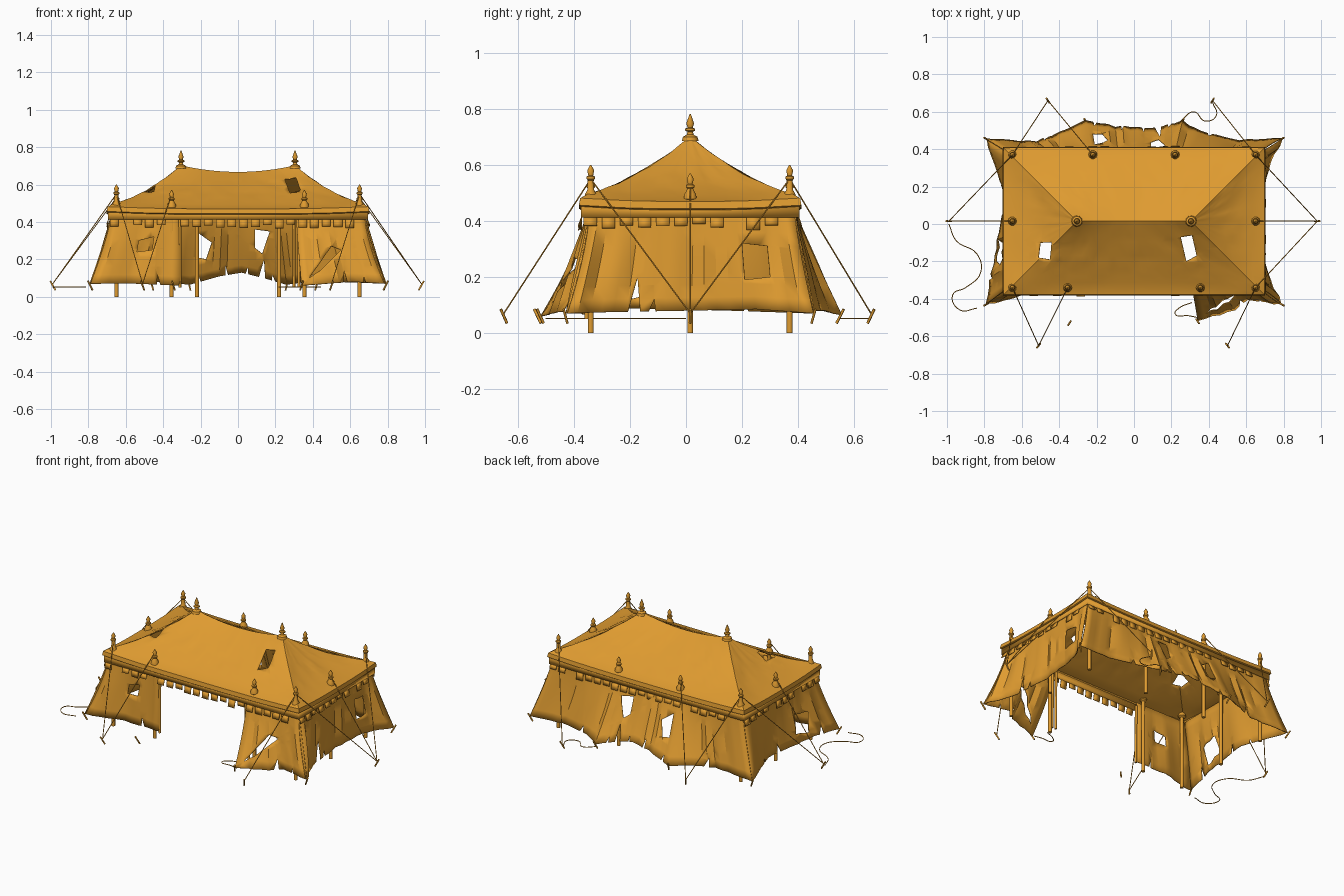
import bpy, bmesh, math, random
from mathutils import Vector

random.seed(4)
if "Cube" in bpy.data.objects:
    bpy.data.objects.remove(bpy.data.objects["Cube"], do_unlink=True)

canvas = bpy.data.materials.new("golden_canvas")
canvas.use_nodes = True
COLOUR = (0.74, 0.33, 0.03, 1)
canvas.diffuse_color = COLOUR
canvas.node_tree.nodes["Principled BSDF"].inputs["Base Color"].default_value = COLOUR

CY = 0.015                      # centre line of the tent
RX, RIDGE_Z = 0.305, 0.70       # ridge half length and height
PX, PY = 0.65, 0.355            # pole rectangle half sizes


def finish(bm, name, thick=0.0, angle=30):
    bmesh.ops.recalc_face_normals(bm, faces=bm.faces)
    me = bpy.data.meshes.new(name)
    bm.to_mesh(me)
    bm.free()
    me.materials.append(canvas)
    ob = bpy.data.objects.new(name, me)
    bpy.context.collection.objects.link(ob)
    bpy.ops.object.select_all(action='DESELECT')
    ob.select_set(True)
    bpy.context.view_layer.objects.active = ob
    bpy.ops.object.shade_smooth_by_angle(angle=math.radians(angle))
    if thick:
        mod = ob.modifiers.new("cloth thickness", 'SOLIDIFY')
        mod.thickness, mod.offset = thick, 0
    return ob


def skin(bm, rows, closed=False):
    rows = [[bm.verts.new(p) for p in row] for row in rows]
    for a, b in zip(rows, rows[1:]):
        n = len(a)
        for i in range(n if closed else n - 1):
            j = (i + 1) % n
            bm.faces.new((a[i], a[j], b[j], b[i]))


def tear(bm, poly, i, j):
    """Cut a convex hole; the polygon lies in the plane of axes i and j."""
    mid = [sum(p[k] for p in poly) / len(poly) for k in (0, 1)]
    reach = max(math.dist(p, mid) for p in poly) + 0.06
    planes = []
    for p, q in zip(poly, poly[1:] + poly[:1]):
        n = (q[1] - p[1], p[0] - q[0])
        if n[0] * (mid[0] - p[0]) + n[1] * (mid[1] - p[1]) > 0:
            n = (-n[0], -n[1])
        co, no = Vector((0, 0, 0)), Vector((0, 0, 0))
        co[i], co[j], no[i], no[j] = *p, *n
        planes.append((co, no.normalized()))
    for co, no in planes:
        faces = []
        for f in bm.faces:
            c = f.calc_center_median()
            if math.hypot(c[i] - mid[0], c[j] - mid[1]) < reach:
                faces.append(f)
        edges = {e for f in faces for e in f.edges}
        verts = {v for f in faces for v in f.verts}
        bmesh.ops.bisect_plane(bm, geom=faces + list(edges) + list(verts),
                               plane_co=co, plane_no=no, dist=1e-5)
    gone = [f for f in bm.faces if all(
        (f.calc_center_median() - co).dot(no) < 0 for co, no in planes)]
    bmesh.ops.delete(bm, geom=gone, context='FACES')


def perimeter(hx, hy):
    """Points around a rectangle with the corner closeness of each."""
    pts = []
    corners = [(-hx, -hy), (hx, -hy), (hx, hy), (-hx, hy)]
    for k, n in enumerate((28, 16, 28, 16)):
        a, b = corners[k], corners[(k + 1) % 4]
        for s in range(n):
            f = s / n
            pts.append((a[0] + (b[0] - a[0]) * f, a[1] + (b[1] - a[1]) * f,
                        abs(2 * f - 1) ** 3))
    return pts


# Roof: sagging hip from the ridge to the eave, then the trim band
bm = bmesh.new()
rows = []
eave = perimeter(0.67, 0.365)
for t in [k / 10 for k in range(11)]:
    row = []
    for x, y, corner in eave:
        rx = x * RX / 0.67
        end = min(1, abs(x) / 0.67) ** 4
        top = RIDGE_Z - 0.035 * (1 - (rx / RX) ** 2)
        low = 0.474 + 0.02 * corner
        sag = (0.025 + 0.085 * end) * t * (1 - t)
        crease = random.uniform(-0.004, 0.004) * math.sin(math.pi * t)
        row.append((rx + (x - rx) * t, CY + y * t, top + (low - top) * t - sag + crease))
    rows.append(row)
for grow, z in ((0.026, 0.468), (0.03, 0.445), (0.022, 0.44)):
    rows.append([(x + math.copysign(grow, x) * (abs(x) > 0.66),
                  CY + y + math.copysign(grow, y) * (abs(y) > 0.36),
                  z + 0.012 * c) for x, y, c in eave])
skin(bm, rows, True)
bmesh.ops.remove_doubles(bm, verts=bm.verts, dist=1e-5)
tear(bm, [(0.25, -0.07), (0.31, -0.06), (0.335, -0.17), (0.28, -0.2)], 0, 1)
tear(bm, [(-0.5, -0.1), (-0.44, -0.1), (-0.45, -0.19), (-0.51, -0.18)], 0, 1)
finish(bm, "roof", 0.005)

# Valance of uneven square tabs hanging from the trim band
bm = bmesh.new()
hx, hy = 0.693, 0.388
sides = [((-hx, -hy), (hx, -hy), 22), ((hx, -hy), (hx, hy), 12),
         ((hx, hy), (-hx, hy), 22), ((-hx, hy), (-hx, -hy), 12)]
for a, b, n in sides:
    a, b = Vector(a), Vector(b)
    out = Vector(((b - a).y, (a - b).x)).normalized()

    def strip(f0, f1, z0, z1, flare):
        p, q = a.lerp(b, f0), a.lerp(b, f1)
        skin(bm, [[(v.x + out.x * g, v.y + CY + out.y * g, z) for v in (p, q)]
                  for z, g in ((z0, 0), (z1, flare))])
    strip(0, 1, 0.455, 0.412, 0.0)
    for k in range(n):
        if random.random() < 0.88:
            strip((k + 0.12) / n, (k + 0.85) / n, 0.412,
                  random.uniform(0.365, 0.39), random.uniform(0, 0.012))
finish(bm, "valance", 0.004)


# Walls: cloth stretched between the eave and a pegged, torn hem
def wall(name, axis, top, hem, holes=(), notches=()):
    bm = bmesh.new()
    cols = []
    first, last = hem[0][axis], hem[-1][axis]
    for a, b in zip(hem, hem[1:]):
        n = max(2, round((Vector(b) - Vector(a)).length / 0.045))
        cols += [Vector(a).lerp(Vector(b), k / n) for k in range(n)]
    cols.append(Vector(hem[-1]))
    folds = [random.uniform(-0.014, 0.014) for c in cols]
    rows = []
    for t in [k / 8 for k in range(9)]:
        row = []
        for c, fold in zip(cols, folds):
            f = (c[axis] - first) / (last - first)
            p = Vector(top[0]).lerp(Vector(top[1]), f)
            v = p.lerp(c, t)
            flare = t ** 1.25
            for k in (0, 1):
                v[k] = p[k] + (c[k] - p[k]) * flare
            v[1 - axis] += fold * math.sin(math.pi * t * 0.85)
            row.append(v)
        rows.append(row)
    skin(bm, rows)
    for poly in holes:
        tear(bm, poly, axis, 2)
    for at, half, high in notches:
        lean = random.uniform(-half, half)
        tear(bm, [(at - half, 0.03), (at + half, 0.03), (at + lean, high)], axis, 2)
    finish(bm, name, 0.005)


TZ = 0.45
wall("back_wall", 0, [(-0.675, 0.385, TZ), (0.675, 0.385, TZ)],
     [(-0.79, 0.455, 0.07), (-0.52, 0.44, 0.08), (-0.4, 0.49, 0.08), (-0.26, 0.55, 0.065),
      (-0.1, 0.52, 0.11), (0.02, 0.515, 0.13), (0.14, 0.52, 0.1), (0.26, 0.55, 0.065),
      (0.36, 0.49, 0.08), (0.52, 0.45, 0.08), (0.79, 0.455, 0.07)],
     [[(-0.21, 0.34), (-0.14, 0.29), (-0.17, 0.2), (-0.22, 0.21)],
      [(0.09, 0.36), (0.17, 0.35), (0.13, 0.23), (0.09, 0.26)]],
     [(-0.46, 0.03, 0.13), (-0.2, 0.02, 0.12), (-0.05, 0.02, 0.17), (0.04, 0.025, 0.16),
      (0.12, 0.03, 0.2), (0.2, 0.02, 0.12), (0.42, 0.03, 0.12)])
wall("right_end_wall", 1, [(0.675, -0.345, TZ), (0.675, 0.385, TZ)],
     [(0.79, -0.43, 0.07), (0.71, -0.26, 0.075), (0.685, 0.02, 0.08),
      (0.7, 0.25, 0.085), (0.79, 0.455, 0.07)],
     [[(0.2, 0.32), (0.29, 0.31), (0.3, 0.2), (0.21, 0.19)]],
     [(-0.19, 0.03, 0.2), (-0.13, 0.025, 0.12)])
wall("left_end_wall", 1, [(-0.675, -0.345, TZ), (-0.675, 0.385, TZ)],
     [(-0.79, -0.43, 0.07), (-0.76, -0.25, 0.09), (-0.72, -0.05, 0.085),
      (-0.69, 0.15, 0.08), (-0.79, 0.455, 0.07)],
     [[(-0.22, 0.24), (-0.1, 0.26), (-0.08, 0.15), (-0.2, 0.12)]],
     [(-0.28, 0.03, 0.15), (0.05, 0.03, 0.13), (0.22, 0.02, 0.11)])
wall("front_left_curtain", 0, [(-0.675, -0.345, TZ), (-0.31, -0.345, TZ)],
     [(-0.79, -0.43, 0.07), (-0.55, -0.37, 0.07), (-0.31, -0.355, 0.06)],
     [[(-0.53, 0.3), (-0.45, 0.32), (-0.46, 0.25), (-0.54, 0.24)]],
     [(-0.42, 0.015, 0.12)])
wall("front_right_curtain", 0, [(0.31, -0.345, TZ), (0.675, -0.345, TZ)],
     [(0.34, -0.52, 0.06), (0.54, -0.455, 0.075), (0.61, -0.4, 0.08), (0.79, -0.43, 0.07)],
     [[(0.38, 0.1), (0.5, 0.27), (0.55, 0.25), (0.44, 0.14)]],
     [(0.58, 0.02, 0.14), (0.68, 0.015, 0.11)])


def lathe(name, x, y, profile, sides=10):
    bm = bmesh.new()
    skin(bm, [[(x + r * math.cos(math.tau * k / sides),
                y + r * math.sin(math.tau * k / sides), z) for k in range(sides)]
              for r, z in profile], True)
    bmesh.ops.holes_fill(bm, edges=bm.edges)
    finish(bm, name, angle=40)


# Standing poles with collar and pointed finial
poles = [(sx * PX, CY + sy * PY, 0.6 if sy else 0.57) for sx in (-1, 1) for sy in (-1, 0, 1)]
poles += [(sx * 0.355, CY - PY, 0.57) for sx in (-1, 1)]
poles += [(sx * 0.22, CY + PY, 0.57) for sx in (-1, 1)]
for x, y, top in poles:
    lathe("pole", x, y, [(0.011, 0), (0.011, 0.47), (0.024, 0.478), (0.022, 0.495),
                         (0.013, 0.51), (0.011, top - 0.055), (0.016, top - 0.05),
                         (0.016, top - 0.042), (0.009, top - 0.038), (0.013, top - 0.02),
                         (0.002, top)])
for sx in (-1, 1):
    lathe("ridge_finial", sx * RX, CY,
          [(0.03, 0.685), (0.026, 0.7), (0.012, 0.708), (0.01, 0.718), (0.018, 0.722),
           (0.018, 0.729), (0.009, 0.733), (0.014, 0.748), (0.002, 0.782)], 12)


# Guy ropes, loose ropes, curtain rolls
def rope(name, points, radius=0.0025, smooth=False):
    cu = bpy.data.curves.new(name, 'CURVE')
    cu.dimensions, cu.bevel_depth, cu.bevel_resolution = '3D', radius, 1
    cu.use_fill_caps, cu.resolution_u = True, 6
    sp = cu.splines.new('BEZIER' if smooth else 'POLY')
    pts = sp.bezier_points if smooth else sp.points
    pts.add(len(points) - 1)
    for p, co in zip(pts, points):
        p.co = co if smooth else (*co, 1)
        if smooth:
            p.handle_left_type = p.handle_right_type = 'AUTO'
    cu.materials.append(canvas)
    ob = bpy.data.objects.new(name, cu)
    bpy.context.collection.objects.link(ob)


def peg(x, y):
    d = Vector((x, y, 0)).normalized() * 0.014
    rope("peg", [(x + d.x, y + d.y, 0.085), (x - d.x, y - d.y, 0.035)], 0.005)


F, B = CY - PY, CY + PY
guys = {(-0.46, 0.66): [(-PX, B), (-0.22, B)], (0.42, 0.66): [(PX, B)],
        (0.98, CY): [(PX, B), (PX, CY), (PX, F)], (-0.99, CY): [(-PX, B), (-PX, CY)],
        (-0.51, -0.65): [(-PX, F), (-0.355, F)], (0.5, -0.65): [(PX, F)]}
for (ax, ay), tops in guys.items():
    peg(ax, ay)
    for x, y in tops:
        rope("guy_rope", [(ax, ay, 0.07), (x, y, 0.53 if y == CY else 0.55)])
loose = [[(-0.99, 0), (-0.95, -0.09), (-0.84, -0.16), (-0.82, -0.26), (-0.9, -0.34),
          (-0.97, -0.38), (-0.93, -0.46), (-0.84, -0.45)],
         [(0.42, 0.65), (0.44, 0.58), (0.38, 0.55), (0.32, 0.6), (0.25, 0.55)],
         [(0.34, -0.5), (0.29, -0.49), (0.22, -0.48), (0.24, -0.45), (0.31, -0.42)]]
for path in loose:
    rope("loose_rope", [(x, y, 0.052) for x, y in path], 0.0025, True)
for x, y in [(-0.79, 0.455), (0.79, 0.455), (-0.79, -0.43), (0.79, -0.43),
             (-0.26, 0.55), (0.26, 0.55), (0.34, -0.52), (-0.345, -0.53)]:
    peg(x, y)
for x in (-0.31, 0.3, 0.325):
    rope("curtain_roll", [(x, -0.35, 0.43), (x, -0.355, 0.05)], 0.008)
